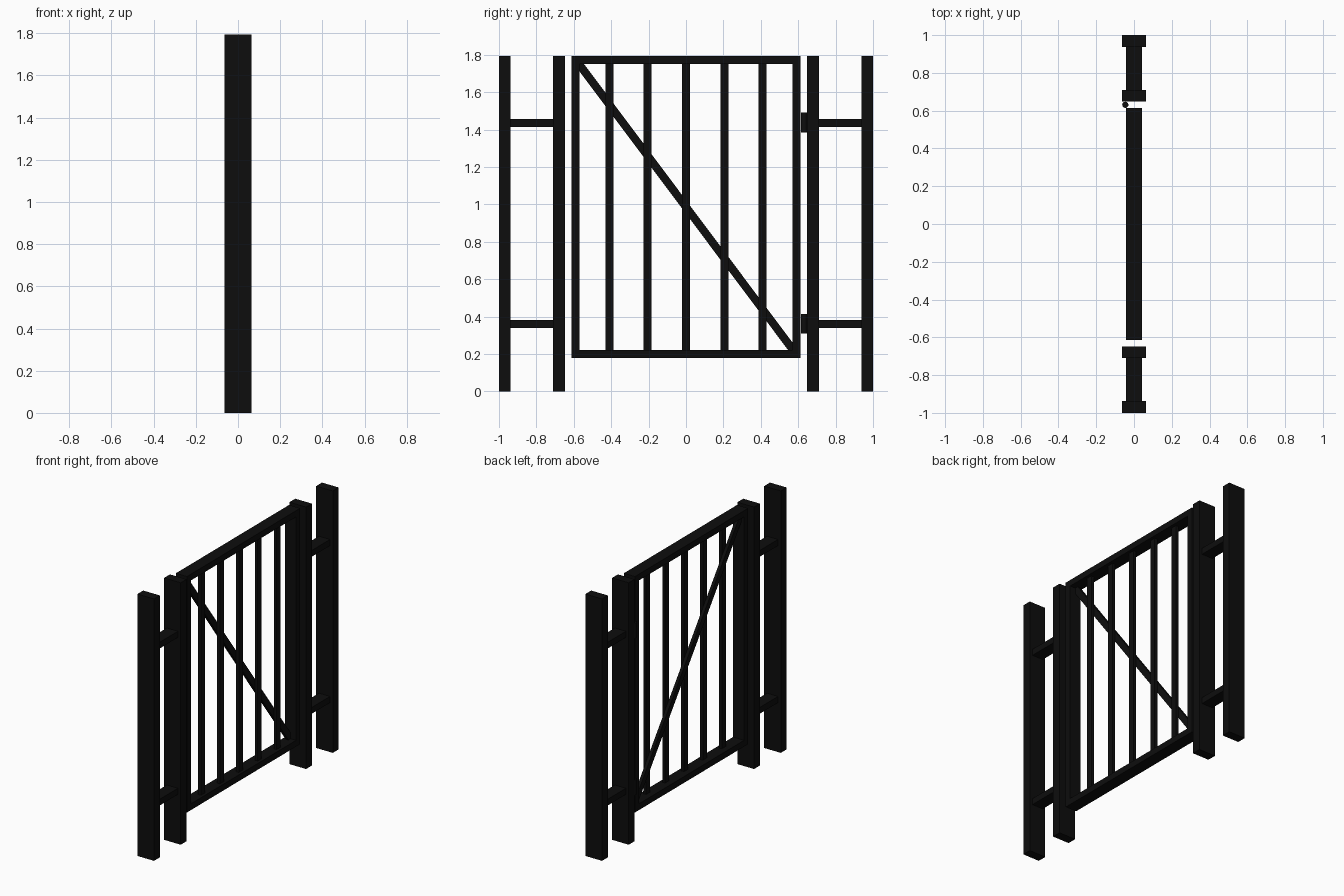
import bpy, bmesh
from math import atan2, hypot

if "Cube" in bpy.data.objects:
    bpy.data.objects.remove(bpy.data.objects["Cube"])

metal = bpy.data.materials.new("black_metal")
metal.diffuse_color = (0.004, 0.004, 0.004, 1)
metal.use_nodes = True
metal.node_tree.nodes["Principled BSDF"].inputs["Base Color"].default_value = metal.diffuse_color


def finish(name, bm, loc, rot_x=0):
    mesh = bpy.data.meshes.new(name)
    bm.to_mesh(mesh)
    bm.free()
    mesh.materials.append(metal)
    ob = bpy.data.objects.new(name, mesh)
    ob.location = loc
    ob.rotation_euler.x = rot_x
    bpy.context.collection.objects.link(ob)
    return ob


def box(name, loc, size, rot_x=0):
    bm = bmesh.new()
    bmesh.ops.create_cube(bm, size=1)
    bmesh.ops.scale(bm, vec=size, verts=bm.verts)
    return finish(name, bm, loc, rot_x)


def cylinder(name, loc, radius, height):
    bm = bmesh.new()
    bmesh.ops.create_cone(bm, cap_ends=True, segments=20, radius1=radius,
                          radius2=radius, depth=height)
    for f in bm.faces:
        f.smooth = len(f.verts) == 4
    for e in bm.edges:
        e.smooth = all(f.smooth for f in e.link_faces)
    return finish(name, bm, loc)


H = 1.795          # overall height
T = 0.043          # bar thickness
DEPTH = 0.084      # rail depth
GATE_Y = 0.613     # half gate width
GATE_Z0 = 0.178    # underside of gate

# Fence posts and the short rails between them
for side, s in (("left", -1), ("right", 1)):
    box(f"outer_post_{side}", (0, s * 0.9685, H / 2), (0.126, 0.063, H))
    box(f"inner_post_{side}", (0, s * 0.679, H / 2), (0.126, 0.063, H))
    for level, z in (("lower", 0.36), ("upper", 1.436)):
        box(f"fence_rail_{level}_{side}", (0, s * 0.824, z), (DEPTH, 0.228, T))

# Gate frame
mid = (GATE_Z0 + H) / 2
for side, s in (("left", -1), ("right", 1)):
    box(f"gate_stile_{side}", (0, s * (GATE_Y - T / 2), mid),
        (DEPTH, T, H - GATE_Z0 - 2 * T))
box("gate_bottom_rail", (0, 0, GATE_Z0 + T / 2), (DEPTH, 2 * GATE_Y, T))
box("gate_top_rail", (0, 0, H - T / 2), (DEPTH, 2 * GATE_Y, T))

# Upright bars
inner_h = H - GATE_Z0 - 2 * T
for i in range(-2, 3):
    box(f"gate_bar_{i + 3}", (0.0105, i * 0.205, mid), (0.021, T, inner_h))

# Diagonal brace, high on the latch side and low on the hinge side
dy, dz = 2 * (GATE_Y - 0.034), inner_h + 0.016
box("diagonal_brace", (-0.0105, 0, mid), (0.021, T, hypot(dy, dz)), atan2(dy, dz))

# Hinge barrels
for level, z in (("lower", 0.363), ("upper", 1.438)):
    cylinder(f"hinge_{level}", (-0.046, 0.631, z), 0.0165, 0.105)
